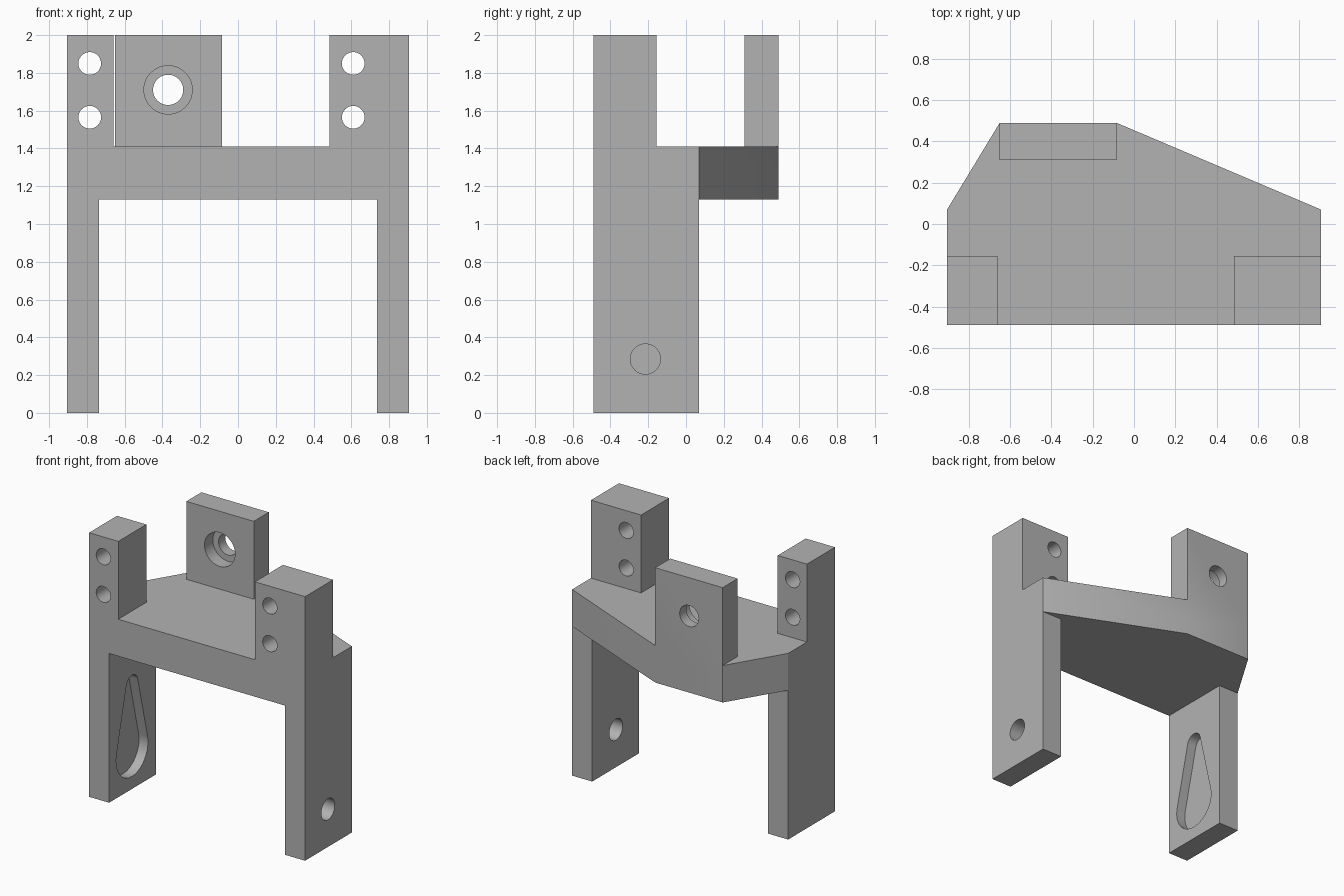
import bpy
import bmesh
from math import sin, cos, pi, asin
from mathutils import Vector

cube = bpy.data.objects.get("Cube")
if cube:
    bpy.data.objects.remove(cube, do_unlink=True)

# Single plain grey finish
grey = bpy.data.materials.new("plain_grey")
grey.use_nodes = True
colour = (0.45, 0.45, 0.45, 1)
grey.diffuse_color = colour
grey.node_tree.nodes["Principled BSDF"].inputs["Base Color"].default_value = colour


def prism(name, points, extrude):
    """Extrude a closed planar outline along a vector."""
    bm = bmesh.new()
    face = bm.faces.new([bm.verts.new(p) for p in points])
    result = bmesh.ops.extrude_face_region(bm, geom=[face])
    moved = [g for g in result["geom"] if isinstance(g, bmesh.types.BMVert)]
    bmesh.ops.translate(bm, verts=moved, vec=Vector(extrude))
    bmesh.ops.recalc_face_normals(bm, faces=bm.faces)
    mesh = bpy.data.meshes.new(name)
    bm.to_mesh(mesh)
    bm.free()
    mesh.materials.append(grey)
    obj = bpy.data.objects.new(name, mesh)
    bpy.context.collection.objects.link(obj)
    return obj


def box(name, x0, x1, y0, y1, z0, z1):
    corners = [(x0, y0, z0), (x1, y0, z0), (x1, y1, z0), (x0, y1, z0)]
    return prism(name, corners, (0, 0, z1 - z0))


def arc(u, v, r, start, end, steps):
    angles = [start + (end - start) * i / steps for i in range(steps + 1)]
    return [(u + r * cos(a), v + r * sin(a)) for a in angles]


def circle(u, v, r):
    return arc(u, v, r, 0, 2 * pi, 48)[:-1]


def combine(target, part, operation):
    """Apply a boolean, then discard the helper."""
    part.hide_render = True
    mod = target.modifiers.new(part.name, "BOOLEAN")
    mod.operation = operation
    mod.solver = "EXACT"
    mod.object = part
    bpy.context.view_layer.objects.active = target
    bpy.ops.object.modifier_apply(modifier=mod.name)
    bpy.data.objects.remove(part, do_unlink=True)


W, FRONT, BACK, SHOULDER = 0.905, -0.49, 0.49, 0.07
UNDER, DECK, TOP = 1.13, 1.41, 2.0
INNER = 0.737

# Deck with tapered rear outline
outline = [(-W, FRONT), (W, FRONT), (W, SHOULDER), (-0.085, BACK),
           (-0.65, BACK), (-W, SHOULDER)]
body = prism("bracket_body", [(x, y, UNDER) for x, y in outline], (0, 0, DECK - UNDER))

# Legs, front posts and rear block
parts = [
    box("left_leg", INNER, W, FRONT, SHOULDER, 0, 1.3),
    box("right_leg", -W, -INNER, FRONT, SHOULDER, 0, 1.3),
    box("left_post", 0.485, W, FRONT, -0.155, 1.25, TOP),
    box("right_post", -W, -0.66, FRONT, -0.155, 1.25, TOP),
    box("rear_block", -0.65, -0.085, 0.31, BACK, 1.25, TOP),
]
for part in parts:
    combine(body, part, "UNION")


def cut_y(name, x, z, r, y0, y1):
    ring = [(u, y0, v) for u, v in circle(x, z, r)]
    combine(body, prism(name, ring, (0, y1 - y0, 0)), "DIFFERENCE")


# Paired bolt holes through the front posts
for x in (-0.785, 0.61):
    for z in (1.565, 1.85):
        cut_y("post_hole", x, z, 0.06, -0.6, 0)

# Counterbored hole in the rear block
cut_y("block_hole", -0.37, 1.71, 0.08, 0.2, 0.6)
cut_y("block_counterbore", -0.37, 1.71, 0.128, 0.2, 0.41)

# Pivot hole through the left leg
PIVOT_Y, PIVOT_Z = -0.215, 0.285
ring = [(0.6, u, v) for u, v in circle(PIVOT_Y, PIVOT_Z, 0.08)]
combine(body, prism("pivot_hole", ring, (0.5, 0, 0)), "DIFFERENCE")

# Teardrop pocket on the inner face of the right leg
big, small, rise = 0.19, 0.07, 0.505
tilt = asin((big - small) / rise)
drop = (arc(PIVOT_Y, PIVOT_Z + rise, small, tilt, pi - tilt, 20)
        + arc(PIVOT_Y, PIVOT_Z, big, pi - tilt, 2 * pi + tilt, 36))
pocket = prism("teardrop_pocket", [(-INNER - 0.075, u, v) for u, v in drop], (0.2, 0, 0))
combine(body, pocket, "DIFFERENCE")

# Smooth bores, crisp edges
bpy.ops.object.select_all(action="DESELECT")
body.select_set(True)
bpy.context.view_layer.objects.active = body
bpy.ops.object.shade_smooth_by_angle(angle=pi / 6)
